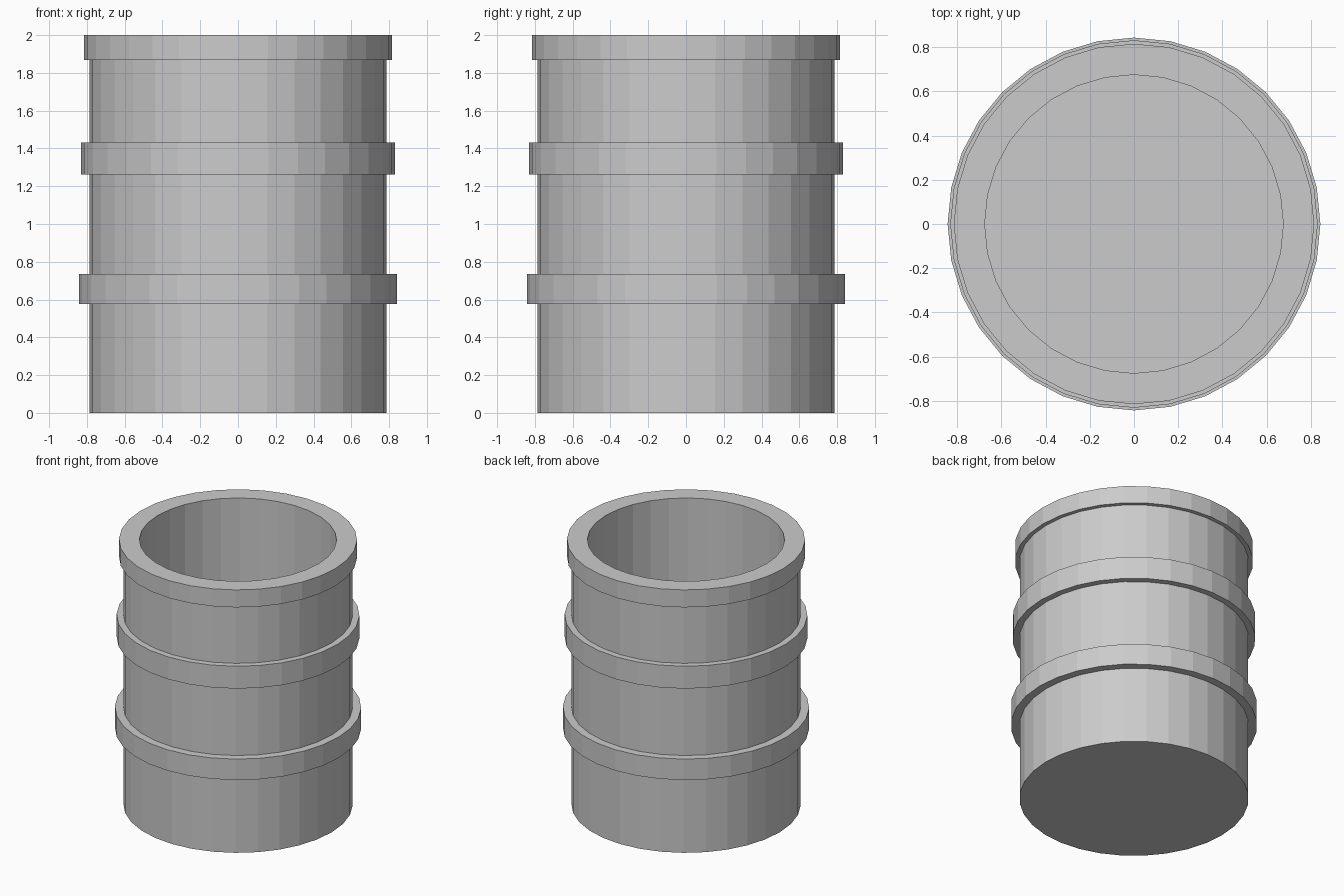
import bpy, bmesh
from math import cos, sin, tau

if "Cube" in bpy.data.objects:
    bpy.data.objects.remove(bpy.data.objects["Cube"])

SIDES = 32
R_BODY, R_INNER, FLOOR_Z = 0.785, 0.675, 0.11
# raised hoops: (radius, bottom z, top z)
HOOPS = [(0.843, 0.577, 0.735), (0.831, 1.262, 1.431)]
RIM = (0.815, 1.868, 2.0)

# outer wall with hoops, then rim and hollow inside
profile = [(R_BODY, 0)]
for r, z0, z1 in HOOPS:
    profile += [(R_BODY, z0), (r, z0), (r, z1), (R_BODY, z1)]
r, z0, z1 = RIM
profile += [(R_BODY, z0), (r, z0), (r, z1), (R_INNER, z1), (R_INNER, FLOOR_Z)]

bm = bmesh.new()
rings = [[bm.verts.new((r * cos(tau * i / SIDES), r * sin(tau * i / SIDES), z))
          for i in range(SIDES)] for r, z in profile]
for a, b in zip(rings, rings[1:]):
    for i in range(SIDES):
        j = (i + 1) % SIDES
        bm.faces.new((a[i], a[j], b[j], b[i]))

# underside and inner floor
bm.faces.new(rings[0][::-1])
bm.faces.new(rings[-1])
bmesh.ops.recalc_face_normals(bm, faces=bm.faces[:])

mesh = bpy.data.meshes.new("open_barrel")
bm.to_mesh(mesh)
bm.free()
bpy.context.collection.objects.link(bpy.data.objects.new("open_barrel", mesh))
